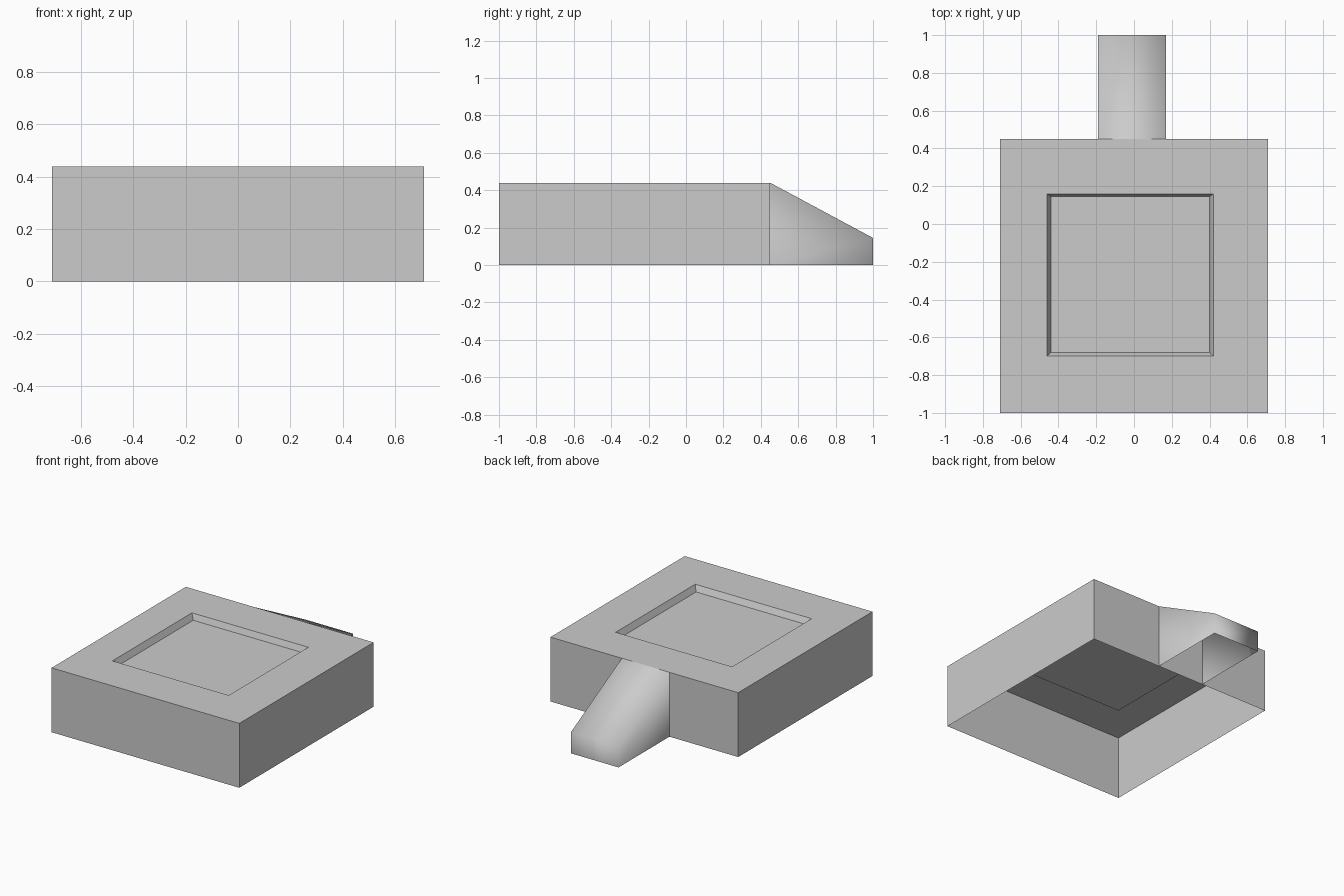
import bpy
import bmesh

cube = bpy.data.objects.get("Cube")
if cube:
    bpy.data.objects.remove(cube, do_unlink=True)

grey = bpy.data.materials.new("plain grey")
grey.use_nodes = True
colour = (0.6, 0.6, 0.6, 1)
grey.diffuse_color = colour
grey.node_tree.nodes["Principled BSDF"].inputs["Base Color"].default_value = colour


def finish(name, bm, smooth=False):
    bmesh.ops.recalc_face_normals(bm, faces=bm.faces)
    for face in bm.faces:
        face.smooth = smooth
    mesh = bpy.data.meshes.new(name)
    bm.to_mesh(mesh)
    bm.free()
    mesh.materials.append(grey)
    obj = bpy.data.objects.new(name, mesh)
    bpy.context.collection.objects.link(obj)
    return obj


# Platform: open-bottomed shell with a shallow square recess in its top
height = 0.44
levels = [
    (-0.71, 0.71, -1.0, 0.45, 0),
    (-0.71, 0.71, -1.0, 0.45, height),
    (-0.46, 0.42, -0.70, 0.16, height),
    (-0.44, 0.40, -0.68, 0.145, height - 0.04),
]
bm = bmesh.new()
rings = []
for x0, x1, y0, y1, z in levels:
    corners = [(x0, y0), (x1, y0), (x1, y1), (x0, y1)]
    rings.append([bm.verts.new((x, y, z)) for x, y in corners])
for low, high in zip(rings, rings[1:]):
    for i in range(4):
        j = (i + 1) % 4
        bm.faces.new((low[i], low[j], high[j], high[i]))
bm.faces.new(rings[-1])
finish("platform", bm)

# Ramp: hollow wedge at the back, softly shaded along its top edges
left, right = 0.17, -0.19
bm = bmesh.new()
sections = []
for y, top in ((0.45, height), (1.0, 0.145)):
    outline = [(left, 0), (left, top), (right, top), (right, 0)]
    sections.append([bm.verts.new((x, y, z)) for x, z in outline])
near, far = sections
for i in range(3):
    bm.faces.new((near[i], near[i + 1], far[i + 1], far[i]))
bm.faces.new(far)
finish("ramp", bm, smooth=True)
